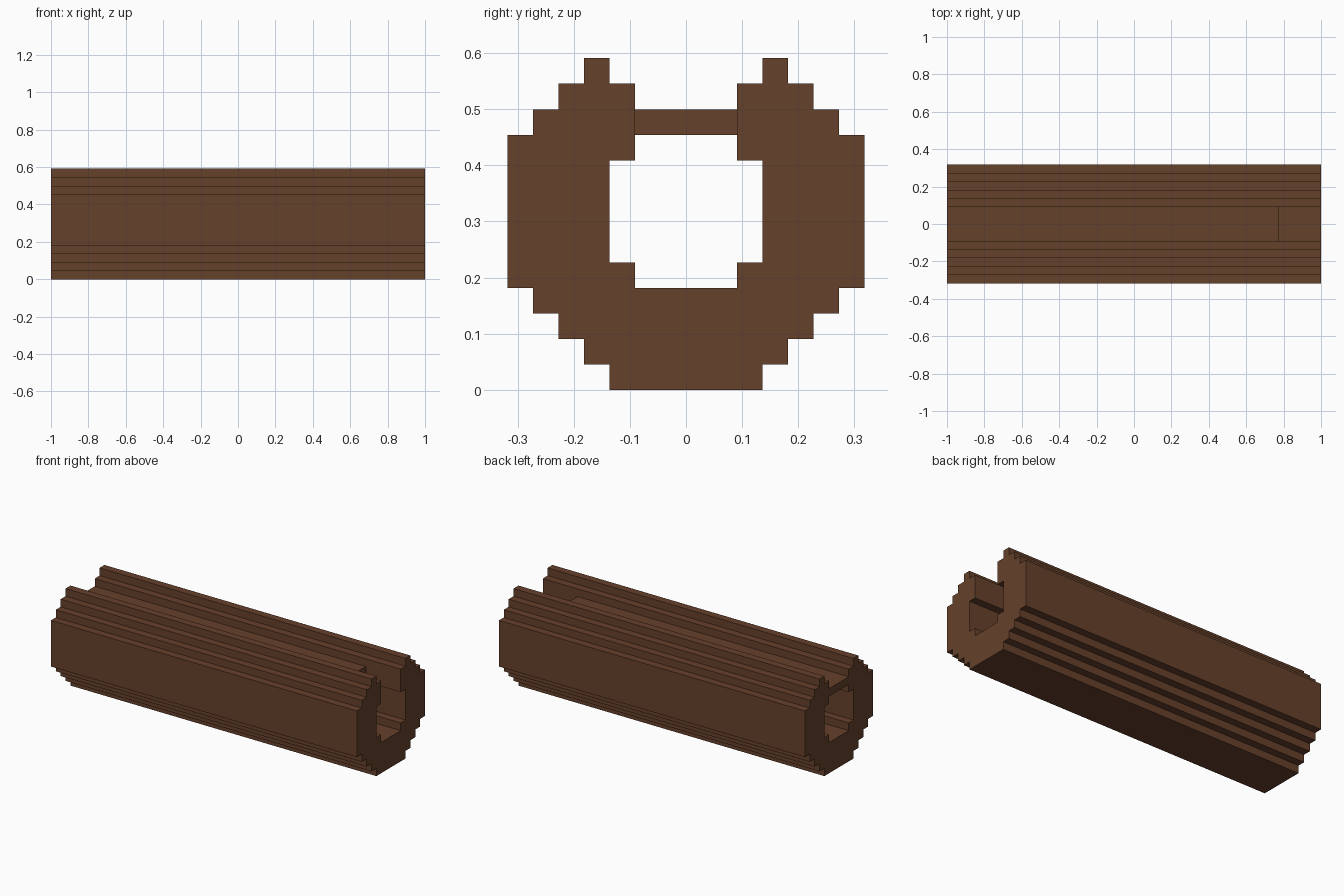
import bpy, bmesh

if "Cube" in bpy.data.objects:
    bpy.data.objects.remove(bpy.data.objects["Cube"])

U = 1 / 22  # size of one block step

wood = bpy.data.materials.new("brown_bark")
wood.diffuse_color = (0.133, 0.052, 0.024, 1)
wood.use_nodes = True
wood.node_tree.nodes["Principled BSDF"].inputs["Base Color"].default_value = wood.diffuse_color


def extrude_profile(name, profile, x0, x1):
    """Extrude a (y, z) outline given in block steps along x."""
    bm = bmesh.new()
    face = bm.faces.new([bm.verts.new((x0 * U, y * U, z * U)) for y, z in profile])
    side = bmesh.ops.extrude_face_region(bm, geom=[face])
    moved = [v for v in side["geom"] if isinstance(v, bmesh.types.BMVert)]
    bmesh.ops.translate(bm, verts=moved, vec=((x1 - x0) * U, 0, 0))
    bmesh.ops.recalc_face_normals(bm, faces=bm.faces)
    mesh = bpy.data.meshes.new(name)
    bm.to_mesh(mesh)
    bm.free()
    mesh.materials.append(wood)
    obj = bpy.data.objects.new(name, mesh)
    bpy.context.collection.objects.link(obj)
    return obj


# Hollow log shell: half outline from the bottom, up the outside, down the bore
half = [(3, 0), (3, 1), (4, 1), (4, 2), (5, 2), (5, 3), (6, 3), (6, 4),
        (7, 4), (7, 10), (6, 10), (6, 11), (5, 11), (5, 12), (4, 12), (4, 13),
        (3, 13), (3, 12), (2, 12), (2, 9), (3, 9), (3, 5), (2, 5), (2, 4)]
outline = half + [(-y, z) for y, z in reversed(half)]
extrude_profile("log_shell", outline, -22, 22)

# Sunken top strip, stopping short of the right end
extrude_profile("top_strip", [(-2, 10), (2, 10), (2, 11), (-2, 11)], -22, 17)
